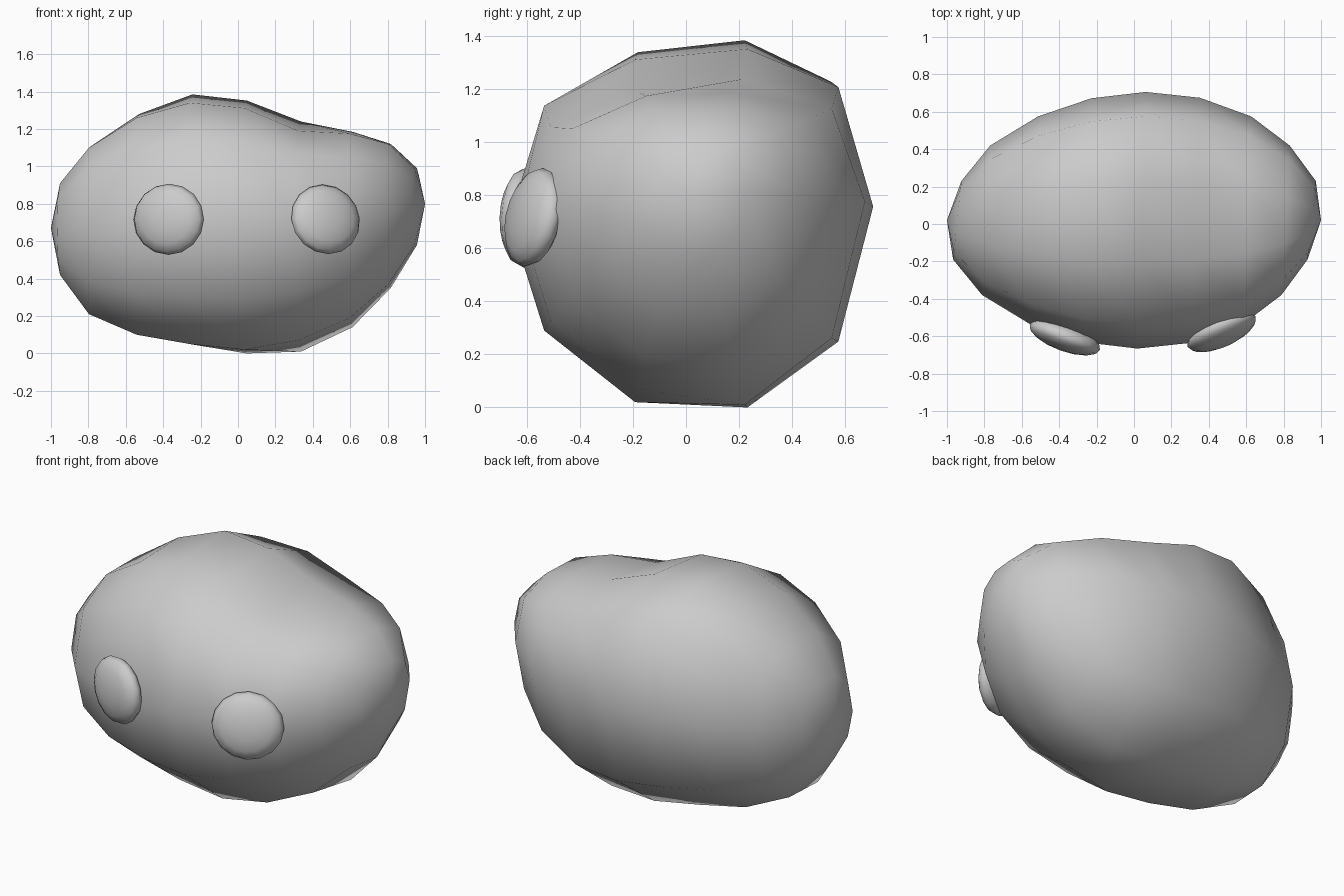
import bpy, bmesh
from math import sin, cos, pi, radians
from mathutils import Matrix, Euler

if "Cube" in bpy.data.objects:
    bpy.data.objects.remove(bpy.data.objects["Cube"])

# Body cross-sections along x: x, half depth, top, bottom, front top shift, front bottom shift
rings = [
    (-0.945, 0.21, 0.91, 0.42, 0.00, 0.00),
    (-0.79, 0.40, 1.11, 0.21, -0.01, 0.00),
    (-0.535, 0.555, 1.28, 0.10, -0.02, 0.00),
    (-0.25, 0.652, 1.385, 0.05, -0.045, 0.00),
    (0.04, 0.686, 1.352, 0.00, -0.04, 0.02),
    (0.33, 0.655, 1.24, 0.01, -0.05, 0.06),
    (0.605, 0.555, 1.185, 0.14, -0.01, 0.05),
    (0.81, 0.40, 1.12, 0.35, 0.00, 0.02),
    (0.95, 0.21, 0.99, 0.58, 0.00, 0.00),
]
SIDES = 10
YC = 0.02


def finish(name, bm):
    bmesh.ops.recalc_face_normals(bm, faces=bm.faces)
    for f in bm.faces:
        f.smooth = True
    me = bpy.data.meshes.new(name)
    bm.to_mesh(me)
    bm.free()
    ob = bpy.data.objects.new(name, me)
    bpy.context.collection.objects.link(ob)
    return ob


def section(bm, x, d, top, bot, ft, fb):
    out = []
    for k in range(SIDES):
        a = 2 * pi * k / SIDES
        c, s = cos(a), sin(a)
        mid = 0.73 + 0.065 * x + 0.025 * c
        if c < 0:                       # front half is slightly lower and shallower
            t, b = top + ft, bot + fb
        else:
            t, b = top, bot
        h = abs(s) / sin(radians(72))
        if 0.1 < h < 0.9:               # fuller shoulders than a plain ellipse
            h = (0.76 if c > 0 else 0.71) if s > 0 else (0.67 if c > 0 else 0.61)
        z = mid + h * ((t - mid) if s > 0 else (b - mid))
        out.append(bm.verts.new((x + 0.022 * c, YC + d * c, z)))
    return out


# Lopsided boulder body
bm = bmesh.new()
loops = [section(bm, *r) for r in rings]
poles = [bm.verts.new((-1, YC, 0.67)), bm.verts.new((1, YC, 0.80))]
for k in range(SIDES):
    n = (k + 1) % SIDES
    for a, b in zip(loops, loops[1:]):
        bm.faces.new((a[k], a[n], b[n], b[k]))
    bm.faces.new((poles[0], loops[0][n], loops[0][k]))
    bm.faces.new((poles[1], loops[-1][k], loops[-1][n]))
finish("body", bm)


# Flattened eyes lying on the front surface
def eye(name, loc, tilt, turn):
    bm = bmesh.new()
    bmesh.ops.create_uvsphere(bm, u_segments=16, v_segments=8, radius=1)
    m = (Matrix.Translation(loc)
         @ Euler((radians(90 + tilt), 0, radians(turn))).to_matrix().to_4x4()
         @ Matrix.Diagonal((0.2, 0.19, 0.075, 1)))
    bm.transform(m)
    finish(name, bm)


eye("left_eye", (-0.37, -0.605, 0.717), -2, -20)
eye("right_eye", (0.468, -0.575, 0.717), -12, 24)
